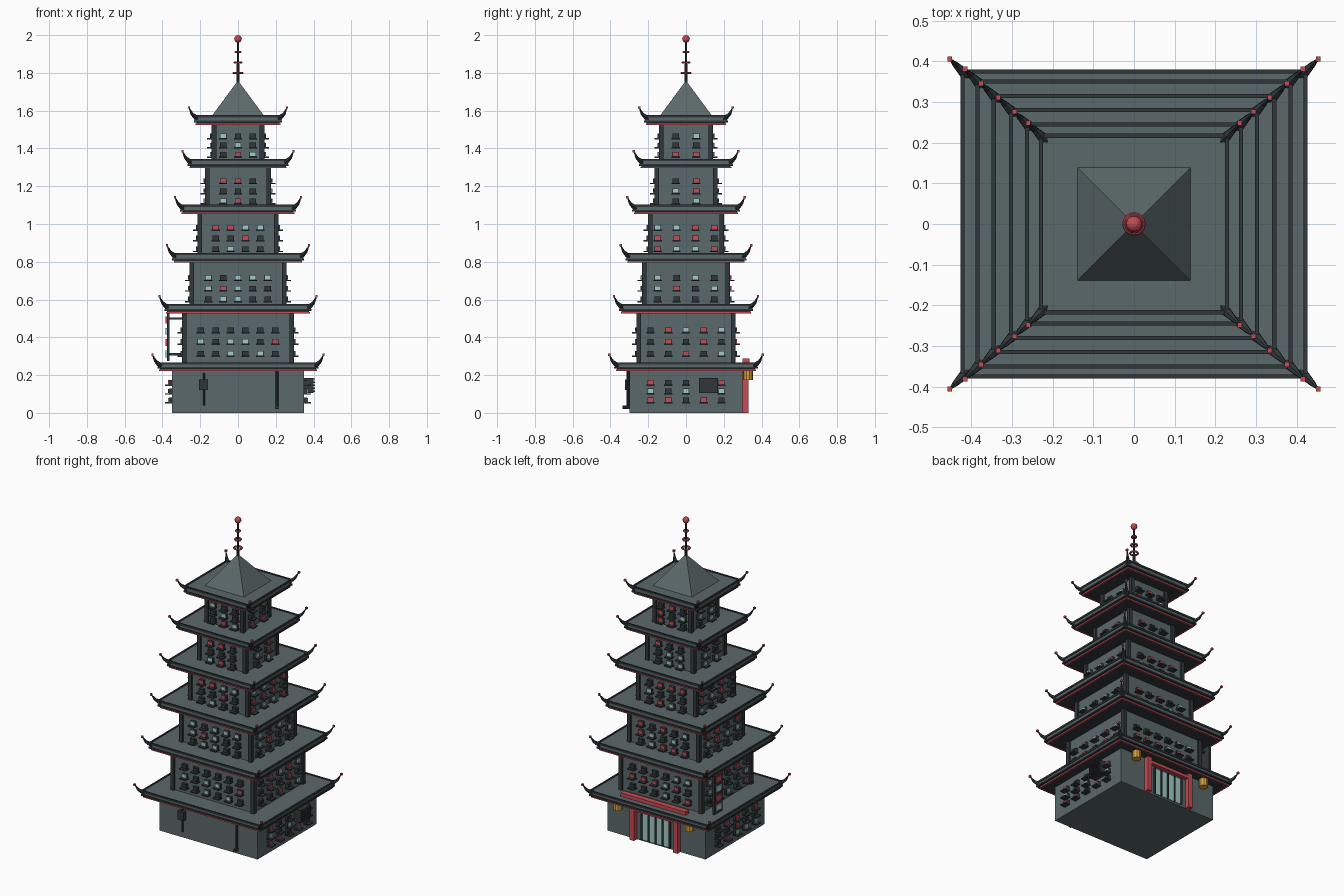
import bpy, bmesh, math, random
from mathutils import Matrix, Vector

if "Cube" in bpy.data.objects:
    bpy.data.objects.remove(bpy.data.objects["Cube"])

random.seed(4)


def material(name, rgb):
    m = bpy.data.materials.new(name)
    m.diffuse_color = (*rgb, 1)
    m.use_nodes = True
    m.node_tree.nodes["Principled BSDF"].inputs["Base Color"].default_value = m.diffuse_color
    return m


WALL = material("grey_green", (0.105, 0.14, 0.145))
DARK = material("charcoal", (0.03, 0.037, 0.042))
RED = material("red", (0.56, 0.07, 0.09))
CYAN = material("pale_cyan", (0.36, 0.60, 0.56))
GOLD = material("lantern_gold", (0.68, 0.36, 0.04))


def finish(name, bm, mat):
    me = bpy.data.meshes.new(name)
    bm.to_mesh(me)
    bm.free()
    me.materials.append(mat)
    ob = bpy.data.objects.new(name, me)
    bpy.context.collection.objects.link(ob)
    return ob


def boxes(name, mat, items):
    """items: list of (centre, size) merged in one object"""
    bm = bmesh.new()
    for c, s in items:
        bmesh.ops.create_cube(bm, size=1, matrix=Matrix.Translation(c) @ Matrix.Diagonal((*s, 1)))
    return finish(name, bm, mat)


def cones(name, mat, items, sides):
    """items: list of (start, end, r1, r2) merged in one object"""
    bm = bmesh.new()
    for a, b, r1, r2 in items:
        a, b = Vector(a), Vector(b)
        q = (b - a).to_track_quat('Z', 'Y').to_matrix().to_4x4()
        bmesh.ops.create_cone(bm, cap_ends=True, segments=sides, radius1=r1, radius2=r2,
                              depth=(b - a).length, matrix=Matrix.Translation((a + b) / 2) @ q)
    return finish(name, bm, mat)


def frame(hx, hy, w, z0, z1):
    """four bars round a rectangle, outer half sizes hx, hy"""
    z, h = (z0 + z1) / 2, z1 - z0
    return [((0, s * (hy - w / 2), z), (2 * hx, w, h)) for s in (-1, 1)] + \
           [((s * (hx - w / 2), 0, z), (w, 2 * hy - 2 * w, h)) for s in (-1, 1)]


def on_wall(axis, sign, half, u, z, depth, width, height):
    """a box standing out from one wall by depth"""
    d = sign * (half + depth / 2)
    if axis == 'x':
        return ((d, u, z), (depth, width, height))
    return ((u, d, z), (width, depth, height))


CORNERS = [(-1, -1), (-1, 1), (1, -1), (1, 1)]

# storey: half x, half y, bottom, top, window columns on front/back, on sides, row heights
STOREYS = [
    (0.35, 0.30, 0.00, 0.235, 0, 5, (0.065, 0.112, 0.158)),
    (0.285, 0.25, 0.25, 0.54, 6, 5, (0.312, 0.375, 0.437)),
    (0.245, 0.22, 0.56, 0.81, 5, 4, (0.600, 0.657, 0.713)),
    (0.203, 0.19, 0.83, 1.07, 4, 4, (0.866, 0.923, 0.979)),
    (0.162, 0.155, 1.09, 1.31, 3, 2, (1.120, 1.173, 1.226)),
    (0.127, 0.130, 1.33, 1.54, 3, 2, (1.366, 1.415, 1.463)),
]
# roof: half x, half y, bottom, top
ROOFS = [
    (0.427, 0.380, 0.222, 0.268), (0.390, 0.355, 0.527, 0.577),
    (0.350, 0.320, 0.796, 0.847), (0.308, 0.285, 1.053, 1.102),
    (0.268, 0.250, 1.296, 1.345), (0.234, 0.222, 1.525, 1.577),
]

for i, (hx, hy, z0, z1, nx, ny, rows) in enumerate(STOREYS, 1):
    boxes(f"storey_{i}_walls", WALL, [((0, 0, (z0 + z1) / 2), (2 * hx, 2 * hy, z1 - z0))])
    if i > 1:
        boxes(f"storey_{i}_corner_posts", DARK,
              [((sx * hx, sy * hy, (z0 + z1) / 2), (0.024, 0.024, z1 - z0)) for sx, sy in CORNERS])
    # windows: dark casing, coloured pane, projecting ledge
    dark, panes = [], {RED: [], CYAN: [], DARK: []}
    for axis, half, run, n in (('y', hy, hx, nx), ('x', hx, hy, ny)):
        gap = 0.079 if axis == 'y' else (0.094 if i < 3 else 0.11 if n != 4 else 0.1)
        for sign in (-1, 1):
            for c in range(n):
                u = (c - (n - 1) / 2) * gap
                for z in rows:
                    if i == 1 and sign == 1 and c == 3 and z > 0.1:
                        continue
                    dark.append(on_wall(axis, sign, half, u, z + 0.003, 0.016, 0.034, 0.026))
                    dark.append(on_wall(axis, sign, half, u, z - 0.012, 0.036, 0.044, 0.007))
                    mat = random.choice([RED, CYAN, DARK, DARK, RED, CYAN, DARK])
                    panes[mat].append(on_wall(axis, sign, half + 0.016, u, z + 0.004, 0.004, 0.030, 0.022))
    boxes(f"storey_{i}_window_casings", DARK, dark)
    for mat, items in panes.items():
        if items:
            boxes(f"storey_{i}_{mat.name}_panes", mat, items)

for i, (hx, hy, b, t) in enumerate(ROOFS, 1):
    # slab, dark rim, dark soffit and red trim line
    boxes(f"roof_{i}_slab", WALL, [((0, 0, (b + t) / 2 + 0.004), (2 * hx - 0.008, 2 * hy - 0.008, t - b - 0.018))])
    boxes(f"roof_{i}_rim", DARK, frame(hx, hy, 0.010, t - 0.012, t) + frame(hx, hy, 0.010, b + 0.012, b + 0.022))
    boxes(f"roof_{i}_soffit", DARK, [((0, 0, b + 0.009), (2 * hx - 0.028, 2 * hy - 0.028, 0.012))])
    boxes(f"roof_{i}_trim", RED, frame(hx - 0.010, hy - 0.010, 0.008, b, b + 0.007))
    # upturned corner horns with red tips
    horns, tips = [], []
    for sx, sy in CORNERS:
        p = [(sx * (hx + o), sy * (hy + o), t + dz) for o, dz in ((-0.018, -0.02), (0.009, 0.005), (0.026, 0.04))]
        horns += [(p[0], p[1], 0.016, 0.009), (p[1], p[2], 0.009, 0.002)]
        tips.append((p[2], (0.012, 0.012, 0.012)))
    cones(f"roof_{i}_horns", DARK, horns, 6)
    boxes(f"roof_{i}_horn_tips", RED, tips)

# top pyramid and spire
bm = bmesh.new()
bmesh.ops.create_cone(bm, cap_ends=True, segments=4, radius1=0.14 * math.sqrt(2), radius2=0, depth=0.19,
                      matrix=Matrix.Translation((0, 0, 1.665)) @ Matrix.Rotation(math.pi / 4, 4, 'Z'))
finish("top_pyramid", bm, WALL)
cones("spire_pole", DARK, [((0, 0, 1.74), (0, 0, 1.97), 0.008, 0.005)], 8)
for n, (z, r) in enumerate(((1.80, 0.023), (1.855, 0.018), (1.91, 0.013)), 1):
    bpy.ops.mesh.primitive_torus_add(major_radius=r, minor_radius=0.006, major_segments=16,
                                     minor_segments=6, location=(0, 0, z))
    bpy.context.object.name = f"spire_ring_{n}"
    bpy.context.object.data.materials.append(RED)
bm = bmesh.new()
bmesh.ops.create_uvsphere(bm, u_segments=12, v_segments=8, radius=0.02, matrix=Matrix.Translation((0, 0, 1.98)))
finish("spire_ball", bm, RED)

# entrance gate on the back
boxes("gate_frame", RED,
      [((s * 0.155, 0.315, 0.137), (0.03, 0.03, 0.274)) for s in (-1, 1)] +
      [((0, 0.318, 0.277), (0.46, 0.036, 0.022)), ((0, 0.315, 0.200), (0.31, 0.024, 0.02))])
boxes("gate_glass", CYAN, [((0, 0.303, 0.095), (0.20, 0.008, 0.17))])
boxes("gate_bars", DARK, [((x, 0.308, 0.095), (0.009, 0.012, 0.17)) for x in (-0.1, -0.05, 0, 0.05, 0.1)])
cones("lanterns", GOLD, [((s * 0.255, 0.328, 0.174), (s * 0.255, 0.328, 0.222), 0.027, 0.027) for s in (-1, 1)], 10)

# meter box and pipes on the front
boxes("meter_box", DARK, [((-0.183, -0.312, 0.148), (0.046, 0.024, 0.056))])
cones("front_pipes", DARK, [((-0.18, -0.308, 0.04), (-0.18, -0.308, 0.21), 0.005, 0.005),
                            ((0.206, -0.308, 0.02), (0.206, -0.308, 0.23), 0.008, 0.008),
                            ((0.206, -0.300, 0.03), (0.206, -0.335, 0.03), 0.009, 0.009)], 8)

# large air unit with slats on the right wall
boxes("air_unit", DARK, [((0.375, 0.12, 0.146), (0.05, 0.10, 0.08))] +
      [((0.403, 0.12, 0.115 + k * 0.016), (0.008, 0.09, 0.007)) for k in range(5)])

# hanging sign on the left of the second storey
boxes("sign_board", DARK, [((-0.370, 0.208, 0.402), (0.014, 0.085, 0.255)),
                           ((-0.325, 0.208, 0.500), (0.09, 0.012, 0.012)),
                           ((-0.325, 0.208, 0.310), (0.09, 0.012, 0.012))])
for name, mat, k0 in (("sign_cyan_panels", CYAN, 0), ("sign_red_panels", RED, 1)):
    boxes(name, mat, [((-0.380, 0.208, 0.312 + k * 0.06), (0.008, 0.055, 0.036)) for k in (k0, k0 + 2)])
